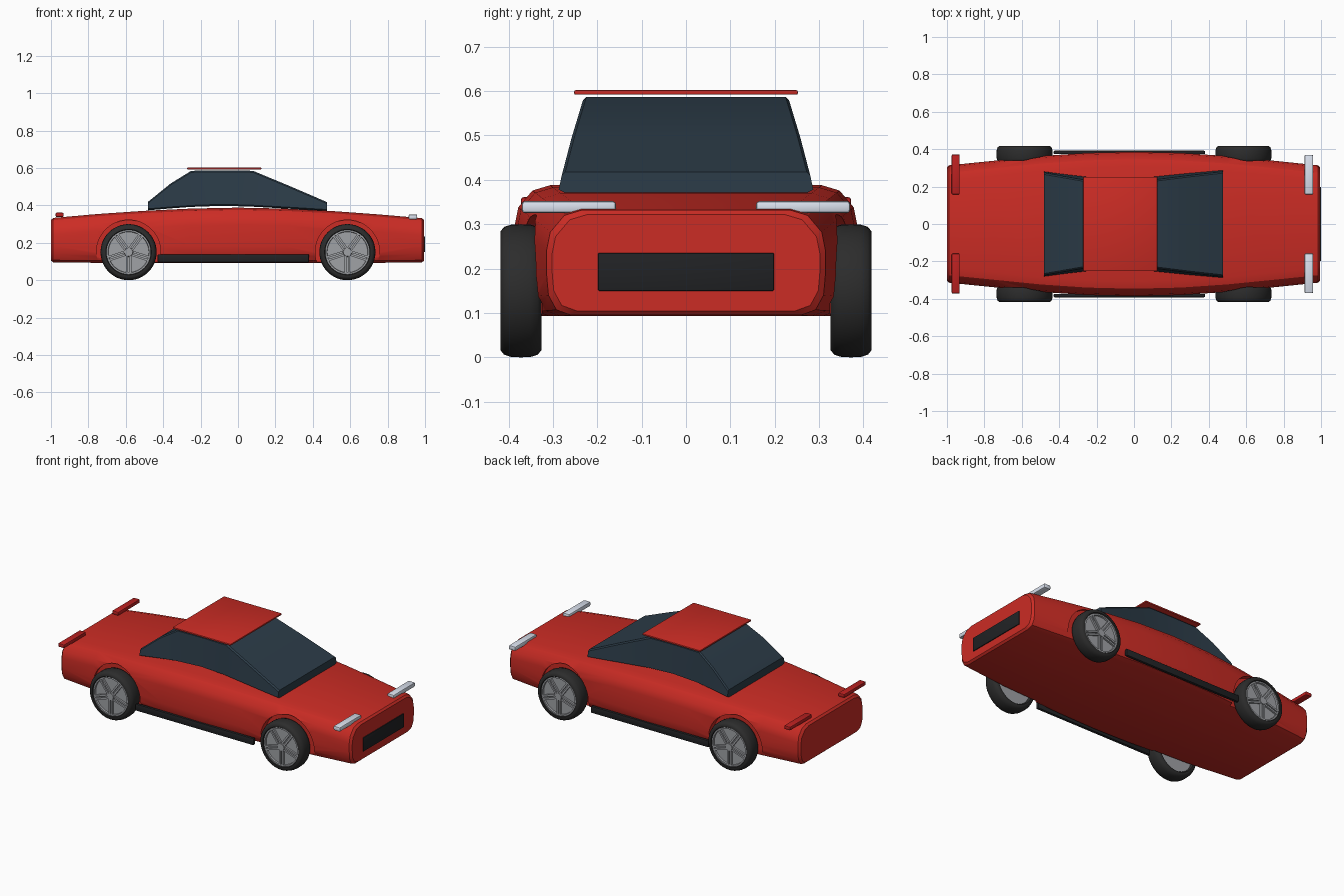
import bpy, bmesh, math
from mathutils import Matrix, Vector

if "Cube" in bpy.data.objects:
    bpy.data.objects.remove(bpy.data.objects["Cube"])


def material(name, rgb):
    m = bpy.data.materials.new(name)
    m.diffuse_color = (*rgb, 1)
    m.use_nodes = True
    m.node_tree.nodes["Principled BSDF"].inputs["Base Color"].default_value = m.diffuse_color
    return m


RED = material("red_paint", (0.6, 0.025, 0.018))
GLASS = material("dark_glass", (0.025, 0.045, 0.065))
BLACK = material("black_trim", (0.015, 0.016, 0.018))
RUBBER = material("rubber", (0.025, 0.025, 0.025))
SILVER = material("silver", (0.35, 0.36, 0.38))
LAMP = material("lamp_white", (0.7, 0.75, 0.85))
TAIL = material("lamp_red", (0.5, 0.015, 0.015))


def finish(bm, name, mat=None, angle=30):
    bmesh.ops.recalc_face_normals(bm, faces=bm.faces)
    me = bpy.data.meshes.new(name)
    bm.to_mesh(me)
    bm.free()
    ob = bpy.data.objects.new(name, me)
    bpy.context.collection.objects.link(ob)
    if mat:
        me.materials.append(mat)
    smooth(ob, angle)
    return ob


def smooth(ob, angle=30):
    bpy.ops.object.select_all(action='DESELECT')
    ob.select_set(True)
    bpy.context.view_layer.objects.active = ob
    bpy.ops.object.shade_smooth_by_angle(angle=math.radians(angle))


def box(name, mat, lo, hi, bevel=0.0):
    lo, hi = Vector(lo), Vector(hi)
    bm = bmesh.new()
    bmesh.ops.create_cube(bm, size=1, matrix=Matrix.Translation((lo + hi) / 2)
                          @ Matrix.Diagonal((*(hi - lo), 1)))
    if bevel:
        bmesh.ops.bevel(bm, geom=bm.edges[:], offset=bevel, segments=2,
                        profile=0.5, affect='EDGES')
    return finish(bm, name, mat)


def loft(name, mat, sections, angle):
    """sections: list of (x, half outline [(y, z), ...] from bottom to top)"""
    bm = bmesh.new()
    rings = []
    for x, half in sections:
        ring = half + [(-y, z) for y, z in reversed(half)]
        rings.append([bm.verts.new((x, y, z)) for y, z in ring])
    for a, b in zip(rings, rings[1:]):
        for i in range(len(a)):
            j = (i + 1) % len(a)
            bm.faces.new((a[i], a[j], b[j], b[i]))
    bm.faces.new(rings[0])
    bm.faces.new(rings[-1])
    return finish(bm, name, mat, angle)


# body shell
def body_half(w, top, bot):
    return [(w - .055, bot), (w - .022, bot + .012), (w - .004, bot + .045),
            (w, bot + .09), (w, top - .09), (w - .008, top - .05),
            (w - .04, top - .012), (w - .08, top)]


stations = [(-1, .302, .322, .105), (-.988, .314, .333, .095), (-.75, .338, .354, .093),
            (-.5, .363, .371, .093), (-.25, .38, .383, .093), (0, .386, .388, .093),
            (.25, .38, .383, .093), (.5, .363, .37, .093), (.75, .338, .352, .093),
            (.983, .314, .332, .095), (.995, .302, .322, .105)]
body = loft("body", RED, [(x, body_half(w, t, b)) for x, w, t, b in stations], 30)

# shallow wheel arches cut into the flanks
TURN = Matrix.Rotation(math.pi / 2, 4, 'X')
WHEELS = [(sx, sy) for sx in (-.585, .585) for sy in (-1, 1)]
bm = bmesh.new()
for x, s in WHEELS:
    bmesh.ops.create_cone(bm, cap_ends=True, segments=48, radius1=.172, radius2=.172,
                          depth=.2, matrix=Matrix.Translation((x, s * .425, .15)) @ TURN)
cutter = finish(bm, "arch_cutter")
cutter.hide_render = True
mod = body.modifiers.new("arches", 'BOOLEAN')
mod.operation, mod.solver, mod.object = 'DIFFERENCE', 'EXACT', cutter
bpy.context.view_layer.objects.active = body
bpy.ops.object.modifier_apply(modifier=mod.name)
bpy.data.objects.remove(cutter)
smooth(body)


# glass cabin
def cabin_half(wb, wt, zb, zt):
    c = .008
    return [(wb - 2 * c, zb), (wb, zb + c), (wt, zt - c), (wt - c, zt)]


loft("cabin_glass", GLASS, [(x, cabin_half(*p)) for x, *p in [
    (-.48, .28, .273, .374, .42), (-.36, .264, .252, .384, .517),
    (-.25, .252, .233, .392, .585), (-.08, .246, .232, .398, .587),
    (.08, .25, .233, .393, .585), (.28, .27, .258, .382, .502),
    (.475, .287, .28, .37, .418)]], 25)

# roof panel, grille, sills and lamps
box("roof", RED, (-.272, -.252, .592), (.125, .252, .602), .003)
box("grille", BLACK, (.98, -.198, .15), (1, .198, .235), .002)
for s, side in ((-1, "right"), (1, "left")):
    def pair(name, mat, x0, x1, y0, y1, z0, z1, bevel):
        a, b = sorted((s * y0, s * y1))
        box(f"{side}_{name}", mat, (x0, a, z0), (x1, b, z1), bevel)
    pair("sill", BLACK, -.43, .38, .373, .392, .095, .138, .006)
    pair("headlight", LAMP, .912, .958, .158, .37, .325, .352, .007)
    pair("taillight", TAIL, -.975, -.932, .158, .372, .338, .361, .006)


# wheels: lathed tyre and rim, five split spokes and a hub
def lathe(bm, profile, n=48):
    rings = [[bm.verts.new((r * math.cos(a), y, r * math.sin(a)))
              for a in (2 * math.pi * k / n for k in range(n))] for r, y in profile]
    for p, q in zip(rings, rings[1:] + rings[:1]):
        for i in range(n):
            j = (i + 1) % n
            bm.faces.new((p[i], p[j], q[j], q[i]))


def place(ob, x, s):
    ob.location = (x, s * .372, .15)
    if s > 0:
        ob.rotation_euler.z = math.pi


for x, s in WHEELS:
    tag = ("front_" if x > 0 else "rear_") + ("left" if s > 0 else "right")
    bm = bmesh.new()
    lathe(bm, [(.115, -.036), (.122, -.046), (.134, -.046), (.144, -.038), (.149, -.022),
               (.15, 0), (.149, .022), (.144, .038), (.134, .046), (.122, .046), (.115, .036)])
    place(finish(bm, tag + "_tyre", RUBBER, 40), x, s)

    bm = bmesh.new()
    bmesh.ops.create_cone(bm, cap_ends=True, segments=48, radius1=.118, radius2=.118,
                          depth=.062, matrix=TURN)
    lathe(bm, [(.108, -.03), (.11, -.041), (.12, -.041), (.12, -.03)])
    bmesh.ops.create_cone(bm, cap_ends=True, segments=24, radius1=.026, radius2=.022,
                          depth=.02, matrix=Matrix.Translation((0, -.036, 0)) @ TURN)
    for k in range(5):
        for off in (-.009, .009):
            bmesh.ops.create_cube(bm, size=1, matrix=Matrix.Rotation(
                math.radians(90 + 72 * k), 4, 'Y') @ Matrix.Translation((.064, -.035, off))
                @ Matrix.Diagonal((.095, .014, .011, 1)))
    place(finish(bm, tag + "_rim", SILVER, 30), x, s)
